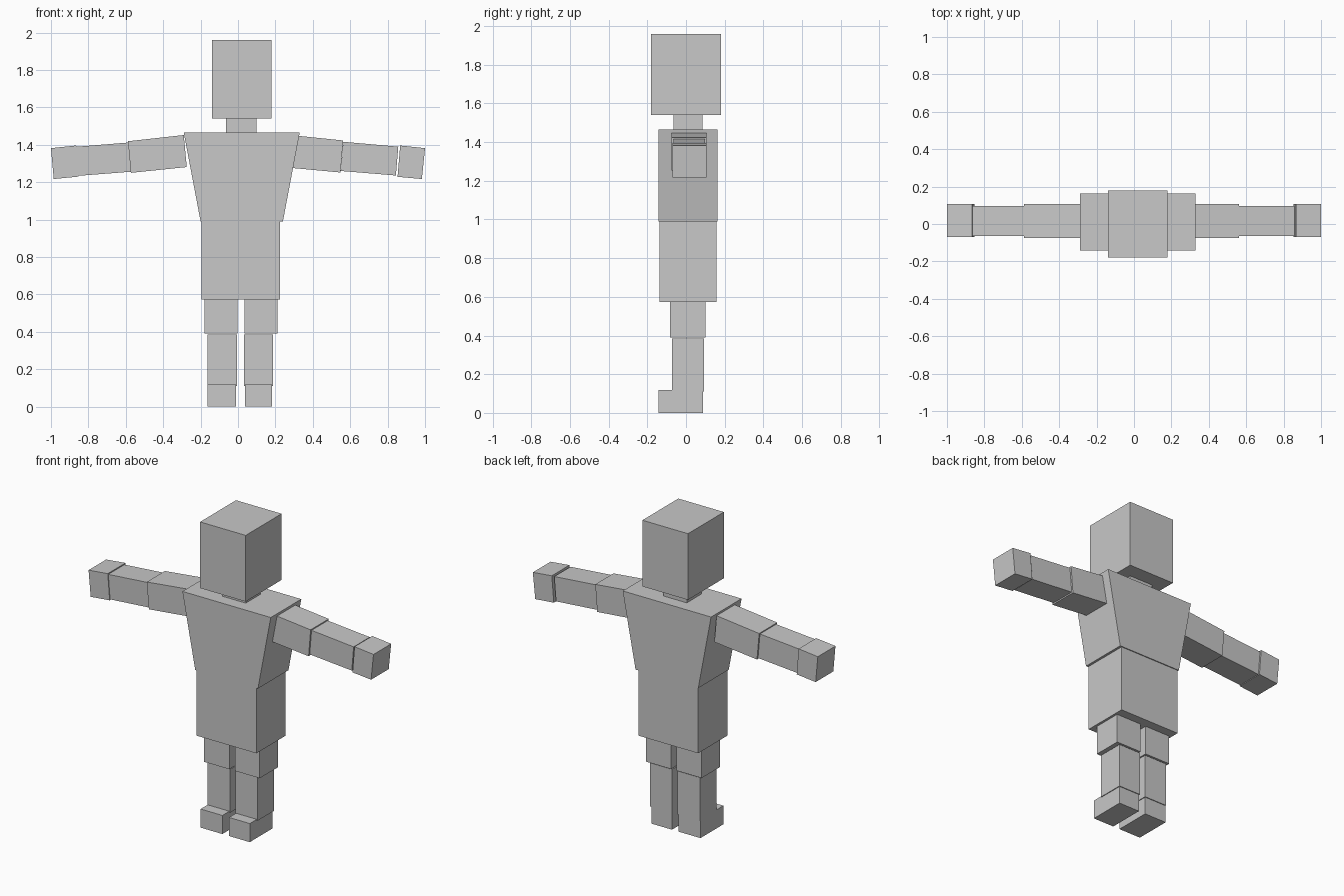
import bpy, bmesh

grey = bpy.data.materials.new("light_grey")
grey.diffuse_color = (0.58, 0.58, 0.58, 1)


def prism(name, profile, y0, y1):
    """Extrude a front (x, z) outline from y0 back to y1."""
    bm = bmesh.new()
    face = bm.faces.new([bm.verts.new((x, y0, z)) for x, z in profile])
    ext = bmesh.ops.extrude_face_region(bm, geom=[face])
    verts = [g for g in ext["geom"] if isinstance(g, bmesh.types.BMVert)]
    bmesh.ops.translate(bm, verts=verts, vec=(0, y1 - y0, 0))
    bmesh.ops.recalc_face_normals(bm, faces=bm.faces)
    mesh = bpy.data.meshes.new(name)
    bm.to_mesh(mesh)
    bm.free()
    mesh.materials.append(grey)
    obj = bpy.data.objects.new(name, mesh)
    bpy.context.collection.objects.link(obj)
    return obj


def box(name, x0, x1, y0, y1, z0, z1):
    return prism(name, [(x0, z0), (x1, z0), (x1, z1), (x0, z1)], y0, y1)


# Head and torso
box("head", -0.14, 0.18, -0.18, 0.18, 1.54, 1.96)
box("neck", -0.065, 0.10, -0.065, 0.085, 1.46, 1.545)
prism("chest", [(-0.20, 0.99), (0.24, 0.99), (0.33, 1.465), (-0.29, 1.465)], -0.143, 0.163)
box("hips", -0.195, 0.225, -0.137, 0.157, 0.573, 0.99)

# Legs
for side, thigh, shin, foot in (
    ("left", (-0.18, -0.003), (-0.163, -0.005), (-0.163, -0.01)),
    ("right", (0.035, 0.21), (0.033, 0.187), (0.037, 0.182)),
):
    box(side + "_thigh", *thigh, -0.082, 0.10, 0.39, 0.575)
    box(side + "_shin", *shin, -0.072, 0.093, 0.11, 0.385)
    box(side + "_foot", *foot, -0.142, 0.088, 0.0, 0.118)

# Arms, sloping slightly down toward the hands
prism("left_upper_arm", [(-0.29, 1.452), (-0.588, 1.419), (-0.573, 1.25), (-0.274, 1.281)], -0.075, 0.107)
prism("left_forearm", [(-0.586, 1.412), (-0.87, 1.389), (-0.855, 1.234), (-0.572, 1.256)], -0.065, 0.097)
prism("left_hand", [(-0.865, 1.396), (-1.0, 1.382), (-0.985, 1.217), (-0.852, 1.23)], -0.07, 0.107)
prism("right_upper_arm", [(0.31, 1.449), (0.562, 1.423), (0.548, 1.252), (0.29, 1.276)], -0.075, 0.107)
prism("right_forearm", [(0.562, 1.416), (0.857, 1.39), (0.844, 1.236), (0.549, 1.26)], -0.065, 0.097)
prism("right_hand", [(0.867, 1.396), (1.0, 1.382), (0.983, 1.217), (0.853, 1.229)], -0.07, 0.107)
